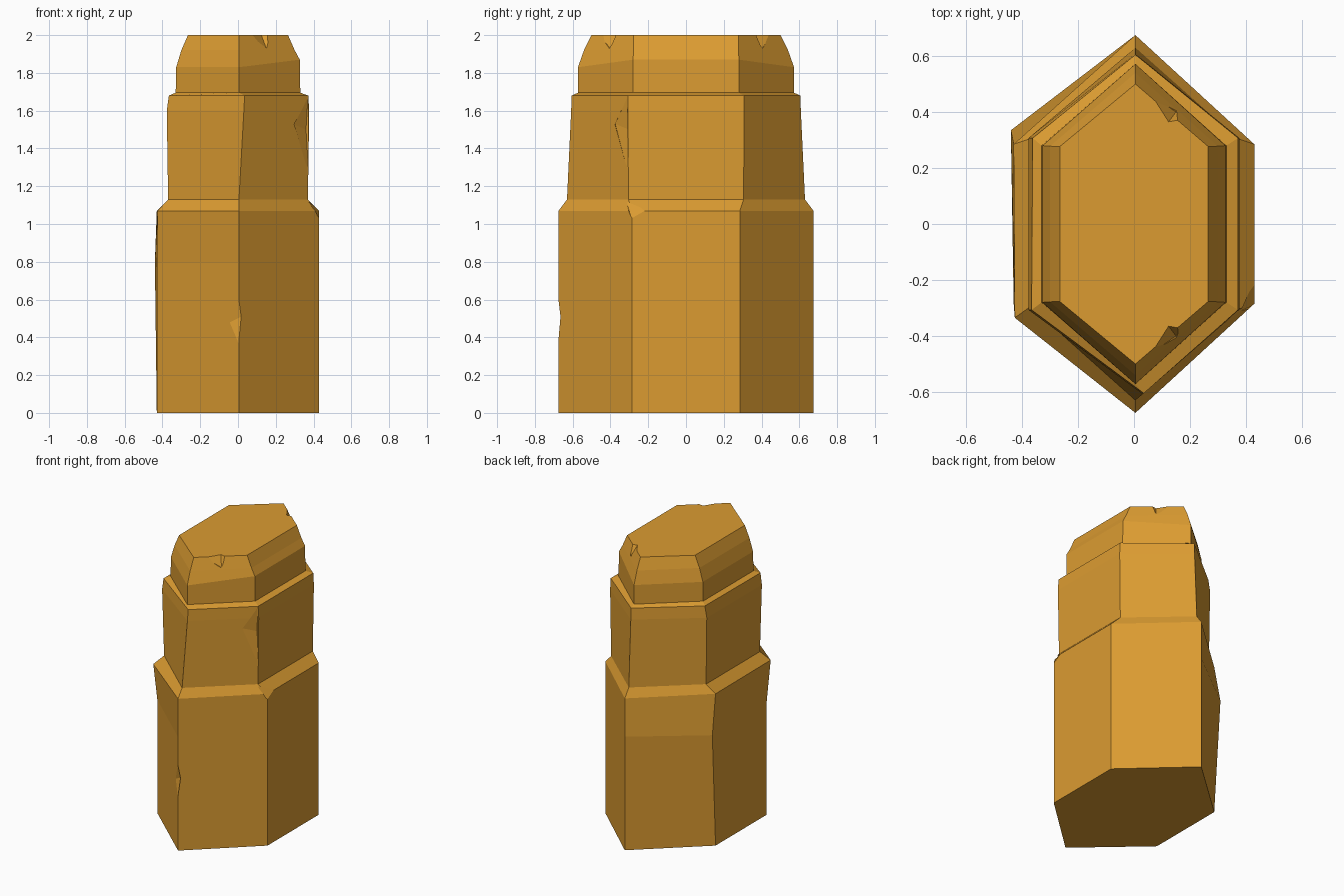
import bpy, bmesh
from mathutils import Vector

cube = bpy.data.objects.get("Cube")
if cube:
    bpy.data.objects.remove(cube, do_unlink=True)

ochre = bpy.data.materials.new("ochre_stone")
ochre.use_nodes = True
colour = (0.71, 0.33, 0.031, 1)
ochre.diffuse_color = colour
bsdf = next(n for n in ochre.node_tree.nodes if n.type == 'BSDF_PRINCIPLED')
bsdf.inputs["Base Color"].default_value = colour


def add_object(name, bm):
    bmesh.ops.recalc_face_normals(bm, faces=bm.faces)
    mesh = bpy.data.meshes.new(name)
    bm.to_mesh(mesh)
    bm.free()
    mesh.materials.append(ochre)
    obj = bpy.data.objects.new(name, mesh)
    bpy.context.collection.objects.link(obj)
    return obj


# Rings of the stepped column: height, half width, point depth, corner depth
rings = [
    (0.0, 0.43, 0.675, 0.285),
    (0.8, 0.43, 0.675, 0.285),
    (1.07, 0.43, 0.675, 0.285),
    (1.13, 0.37, 0.63, 0.305),
    (1.60, 0.377, 0.608, 0.307),
    (1.68, 0.372, 0.605, 0.307),
    (1.695, 0.33, 0.572, 0.28),
    (1.83, 0.327, 0.572, 0.28),
    (1.92, 0.30, 0.54, 0.278),
    (2.0, 0.265, 0.50, 0.277),
]

# Small irregularities: (ring, corner) -> offset; corners run from the front point
nudges = {
    (1, 4): (-0.01, 0.05, 0),
    (2, 5): (0.004, -0.05, 0),
    (3, 5): (0, 0.01, 0),
    (4, 0): (0.026, 0, 0),
    (5, 0): (0.03, 0, 0),
    (5, 4): (0.01, 0, 0),
    (5, 5): (0.006, 0, 0),
    (7, 1): (0, 0, 0.04),
    (7, 2): (0, 0, 0.04),
}

bm = bmesh.new()
loops = []
for r, (z, w, p, c) in enumerate(rings):
    outline = [(0.005, -p), (w, -c), (w, c), (0.005, p), (-w, c), (-w, -c)]
    loops.append([bm.verts.new(Vector((x, y, z)) + Vector(nudges.get((r, i), (0, 0, 0))))
                  for i, (x, y) in enumerate(outline)])
for low, high in zip(loops, loops[1:]):
    for i in range(6):
        j = (i + 1) % 6
        bm.faces.new((low[i], low[j], high[j], high[i]))
bm.faces.new(loops[0][::-1])
bm.faces.new(loops[-1])
column = add_object("stone_column", bm)


def chip(points):
    """Knock a convex chip out of the column."""
    cut = bmesh.new()
    for p in points:
        cut.verts.new(p)
    bmesh.ops.convex_hull(cut, input=cut.verts[:])
    cutter = add_object("chip_cutter", cut)
    cutter.hide_render = True
    mod = column.modifiers.new("chip", 'BOOLEAN')
    mod.operation = 'DIFFERENCE'
    mod.solver = 'EXACT'
    mod.object = cutter
    bpy.context.view_layer.objects.active = column
    bpy.ops.object.modifier_apply(modifier=mod.name)
    bpy.data.objects.remove(cutter, do_unlink=True)


# Notches on the top rim, front and back
for s in (-1, 1):
    chip([(0.05, s * 0.47, 2.01), (0.12, s * 0.36, 2.01), (0.175, s * 0.37, 2.01),
          (0.15, s * 0.40, 1.93), (0.17, s * 0.5, 1.93), (0.14, s * 0.5, 2.01)])
# Nick on the front edge of the base
chip([(-0.1, -0.607, 0.45), (0, -0.678, 0.64), (0, -0.678, 0.33),
      (0.018, -0.658, 0.51), (0.0, -0.74, 0.5)])
# Broken shoulder corner
chip([(0.436, -0.2, 1.07), (0.436, -0.287, 1.02), (0.37, -0.315, 1.12),
      (0.5, -0.36, 1.12)])
# Worn corner of the middle tier
chip([(0.37, -0.31, 1.67), (0.29, -0.375, 1.53), (0.374, -0.306, 1.27),
      (0.36, -0.302, 1.5), (0.44, -0.4, 1.5)])

for poly in column.data.polygons:
    poly.use_smooth = False
